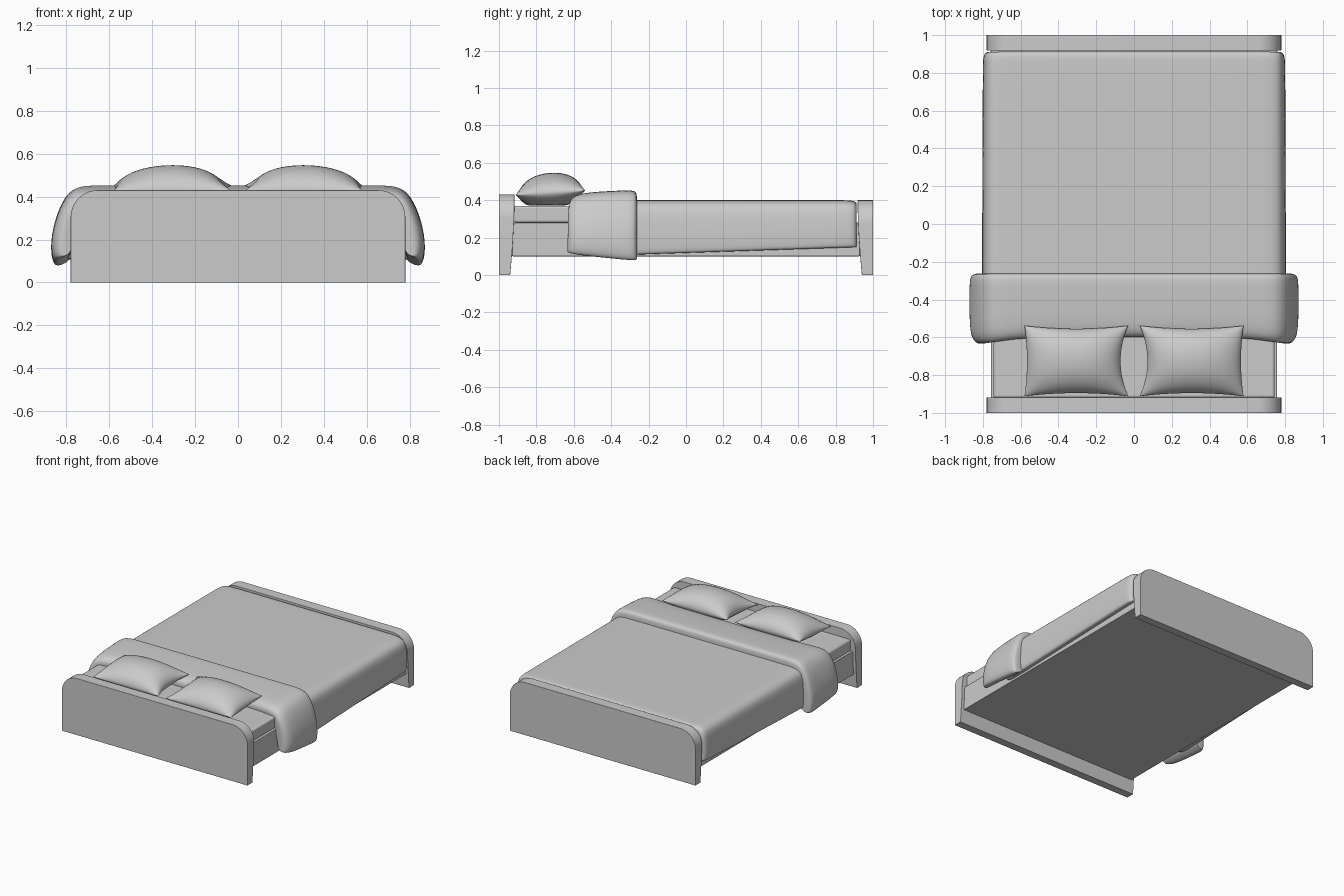
import bpy, bmesh, math

if "Cube" in bpy.data.objects:
    bpy.data.objects.remove(bpy.data.objects["Cube"])


def finish(name, bm, bevel=0.0, subsurf=0, angle=40):
    bmesh.ops.recalc_face_normals(bm, faces=bm.faces)
    me = bpy.data.meshes.new(name)
    bm.to_mesh(me)
    bm.free()
    ob = bpy.data.objects.new(name, me)
    bpy.context.collection.objects.link(ob)
    if bevel:
        m = ob.modifiers.new("bevel", 'BEVEL')
        m.width, m.segments, m.limit_method = bevel, 3, 'ANGLE'
    if subsurf:
        m = ob.modifiers.new("subsurf", 'SUBSURF')
        m.levels = m.render_levels = subsurf
    bpy.ops.object.select_all(action='DESELECT')
    bpy.context.view_layer.objects.active = ob
    ob.select_set(True)
    bpy.ops.object.shade_smooth_by_angle(angle=math.radians(angle))
    return ob


def box(name, x, y0, y1, z0, z1, bevel):
    bm = bmesh.new()
    bmesh.ops.create_cube(bm, size=1)
    for v in bm.verts:
        v.co = (v.co.x * 2 * x, y0 + (v.co.y + .5) * (y1 - y0), z0 + (v.co.z + .5) * (z1 - z0))
    return finish(name, bm, bevel)


def board(name, side, h):
    # rounded-top panel whose inner face tapers toward the floor
    r, w = 0.125, 0.78
    half = [(w, 0), (w, 0.08), (w, 0.17)]
    half += [(w - r + r * math.cos(a), h - r + r * math.sin(a))
             for a in [i * math.pi / 20 for i in range(11)]]
    prof = half + [(-x, z) for x, z in reversed(half)]
    bm = bmesh.new()
    outer = [bm.verts.new((x, side, z)) for x, z in prof]
    inner = [bm.verts.new((x, side * (0.918 + 0.022 * (1 - min(z / 0.35, 1)) ** 1.5), z))
             for x, z in prof]
    n = len(prof)
    for i in range(n):
        j = (i + 1) % n
        bm.faces.new((outer[i], outer[j], inner[j], inner[i]))
    bm.faces.new(outer)
    for i in range(n // 2 - 1):
        bm.faces.new((inner[i], inner[i + 1], inner[n - 2 - i], inner[n - 1 - i]))
    return finish(name, bm, 0.012, angle=50)


def drape(name, outer, inner, rings, shape):
    # thick cloth over the bed: cross sections along y, rounded at the ends
    mirror = lambda p: [(-x, z) for x, z in reversed(p) if x > 0] + p
    out, inn = mirror(outer), mirror(inner)
    k = len(out)
    bm = bmesh.new()
    loops = []
    for y, t in rings:
        pts = [(a[0] + (b[0] - a[0]) * t, a[1] + (b[1] - a[1]) * t) for a, b in zip(out, inn)]
        loops.append([bm.verts.new(shape(x, y, z)) for x, z in pts + inn[::-1]])
    n = 2 * k
    for a, b in zip(loops, loops[1:]):
        for i in range(n):
            j = (i + 1) % n
            bm.faces.new((a[i], a[j], b[j], b[i]))
    for lp in (loops[0], loops[-1]):
        for i in range(k - 1):
            bm.faces.new((lp[i], lp[i + 1], lp[n - 2 - i], lp[n - 1 - i]))
    return finish(name, bm, subsurf=2, angle=60)


# frame and mattress
board("headboard", -1, 0.43)
board("footboard", 1, 0.40)
box("bed_base", 0.757, -0.93, 0.93, 0.10, 0.28, 0.004)
box("mattress", 0.745, -0.92, 0.90, 0.28, 0.37, 0.012)

# blanket hanging over both sides, hem rising toward the foot
blanket_out = [(0, .40), (.35, .40), (.66, .40), (.73, .398), (.775, .38), (.795, .34),
               (.802, .27), (.806, .19), (.803, .125), (.795, .105)]
blanket_in = [(0, .36), (.35, .36), (.62, .36), (.68, .355), (.72, .345), (.74, .32),
              (.745, .27), (.75, .19), (.752, .13), (.755, .11)]


def blanket_shape(x, y, z):
    f = (y + 0.3) / 1.2
    return (x * (1 - 0.006 * f), y, z + 0.04 * f * (0.40 - z) / 0.29)


drape("blanket", blanket_out, blanket_in,
      [(-.45, 0), (-.25, 0), (.05, 0), (.35, 0), (.65, 0), (.84, 0), (.885, .04), (.905, .2),
       (.912, .5), (.912, .8)], blanket_shape)

# turned-back fold of the blanket
fold_out = [(0, .45), (.35, .45), (.62, .45), (.71, .45), (.765, .437), (.805, .40),
            (.84, .33), (.865, .24), (.873, .16), (.868, .10), (.85, .065)]
fold_in = [(0, .36), (.35, .36), (.60, .36), (.66, .36), (.70, .355), (.735, .345),
           (.75, .30), (.76, .24), (.77, .17), (.78, .12), (.79, .10)]


def fold_shape(x, y, z):
    f = (y + 0.63) / 0.37
    side = min(1, max(0, (abs(x) - 0.55) / 0.25))
    z2 = z + 0.006 * f - 0.012 * (1 - f)
    if z < 0.36:
        z2 += (0.36 - z) / 0.30 * (0.05 * (1 - f) - 0.008 * f)
    return (x, y + 0.035 * (1 - side) * (1 - f), z2)


drape("blanket_fold", fold_out, fold_in,
      [(-.632, .85), (-.635, .5), (-.622, .25), (-.585, .06), (-.50, 0), (-.40, 0), (-.32, 0),
       (-.28, .05), (-.265, .2), (-.262, .5), (-.262, .85)], fold_shape)


def pillow(name, s):
    # puffy cushion with pinched sides and pointed corners
    n = 24
    bm = bmesh.new()
    bmesh.ops.create_grid(bm, x_segments=n, y_segments=n, size=1)
    top = list(bm.verts)
    dup = bmesh.ops.duplicate(bm, geom=bm.verts[:] + bm.edges[:] + bm.faces[:])["geom"]
    low = [g for g in dup if isinstance(g, bmesh.types.BMVert)]
    for verts, h, floor in ((top, 0.106, -1), (low, -0.085, 0.372)):
        for v in verts:
            u, w = math.sin(v.co.x * math.pi / 2), math.sin(v.co.y * math.pi / 2)
            puff = (max(0, 1 - u * u) * max(0, 1 - w * w)) ** 0.55
            pinch = 0.15 if u < 0 else 0.05
            x = 0.305 + 0.275 * u * (1 - pinch * (1 - w * w) * abs(u))
            y = -0.725 + 0.187 * w * (1 - 0.09 * (1 - u * u) * abs(w))
            z = 0.44 + 0.012 * w + h * puff
            v.co = (s * x, y, max(z, floor))
    bmesh.ops.remove_doubles(bm, verts=bm.verts, dist=0.0005)
    return finish(name, bm, angle=70)


pillow("pillow_right", 1)
pillow("pillow_left", -1)
